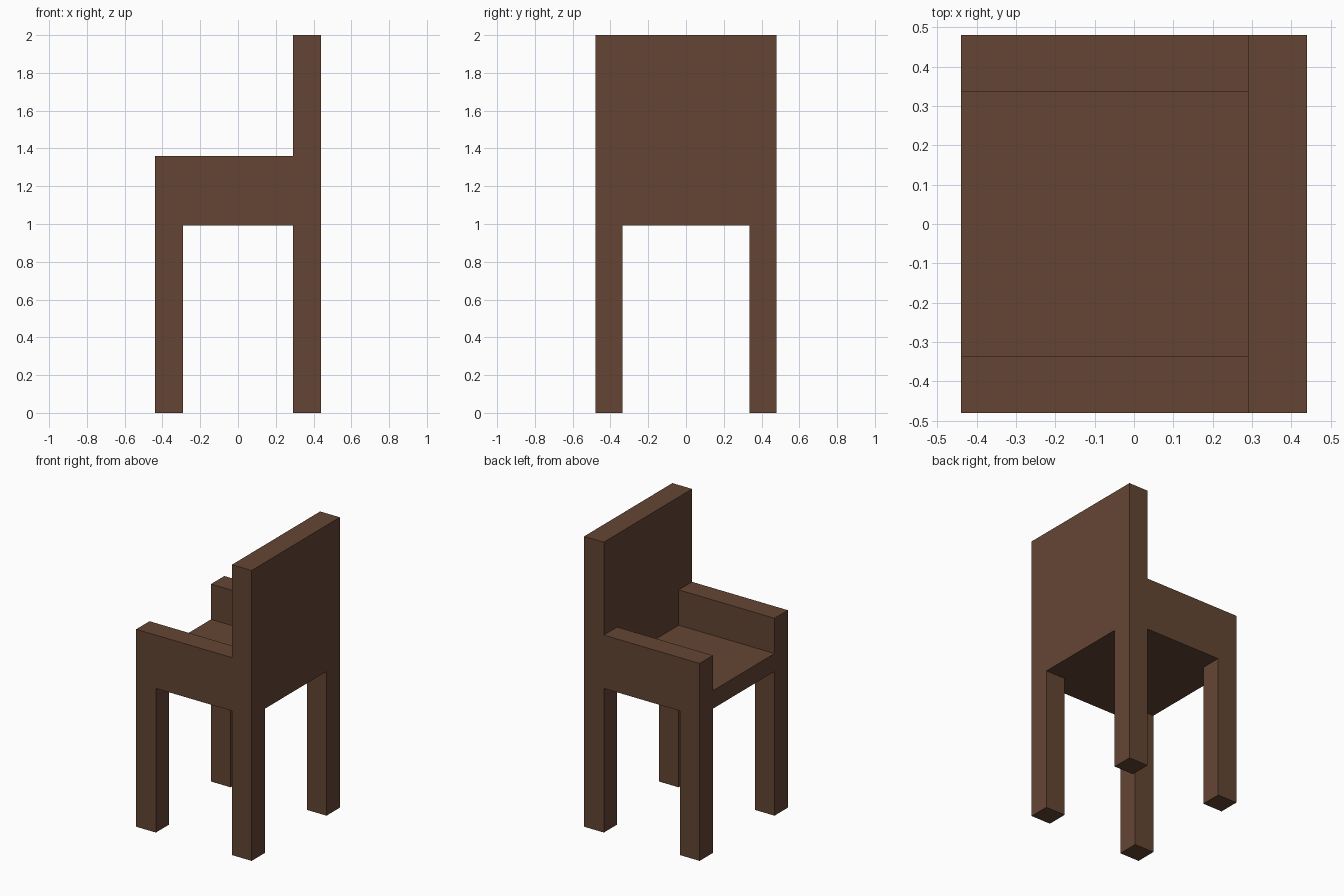
import bpy
import bmesh
from mathutils import Vector

if "Cube" in bpy.data.objects:
    bpy.data.objects.remove(bpy.data.objects["Cube"])

# Key dimensions
X, Y = 0.44, 0.48            # outer half sizes
XI, YI = 0.29, 0.335         # inner edges of legs, arms and backrest
UNDER, SEAT, ARM, TOP = 0.993, 1.117, 1.36, 2.0

wood = bpy.data.materials.new("dark brown wood")
wood.diffuse_color = (0.127, 0.060, 0.034, 1.0)
wood.use_nodes = True
wood.node_tree.nodes["Principled BSDF"].inputs["Base Color"].default_value = wood.diffuse_color


def box(name, lo, hi):
    """Axis-aligned box between two opposite corners."""
    lo, hi = Vector(lo), Vector(hi)
    bm = bmesh.new()
    bmesh.ops.create_cube(bm, size=1.0)
    bmesh.ops.scale(bm, vec=hi - lo, verts=bm.verts)
    mesh = bpy.data.meshes.new(name)
    bm.to_mesh(mesh)
    bm.free()
    mesh.materials.append(wood)
    obj = bpy.data.objects.new(name, mesh)
    obj.location = (lo + hi) / 2
    bpy.context.collection.objects.link(obj)
    return obj


# Seat slab between the arms, open at the -x side
box("seat", (-X, -YI, UNDER), (XI, YI, SEAT))

# Tall backrest on the +x side
box("backrest", (XI, -Y, UNDER), (X, Y, TOP))

# Arms and legs on both sides
for side, y0, y1 in (("near", -Y, -YI), ("far", YI, Y)):
    box(side + "_armrest", (-X, y0, UNDER), (XI, y1, ARM))
    box(side + "_seat_leg", (-X, y0, 0), (-XI, y1, UNDER))
    box(side + "_back_leg", (XI, y0, 0), (X, y1, UNDER))
